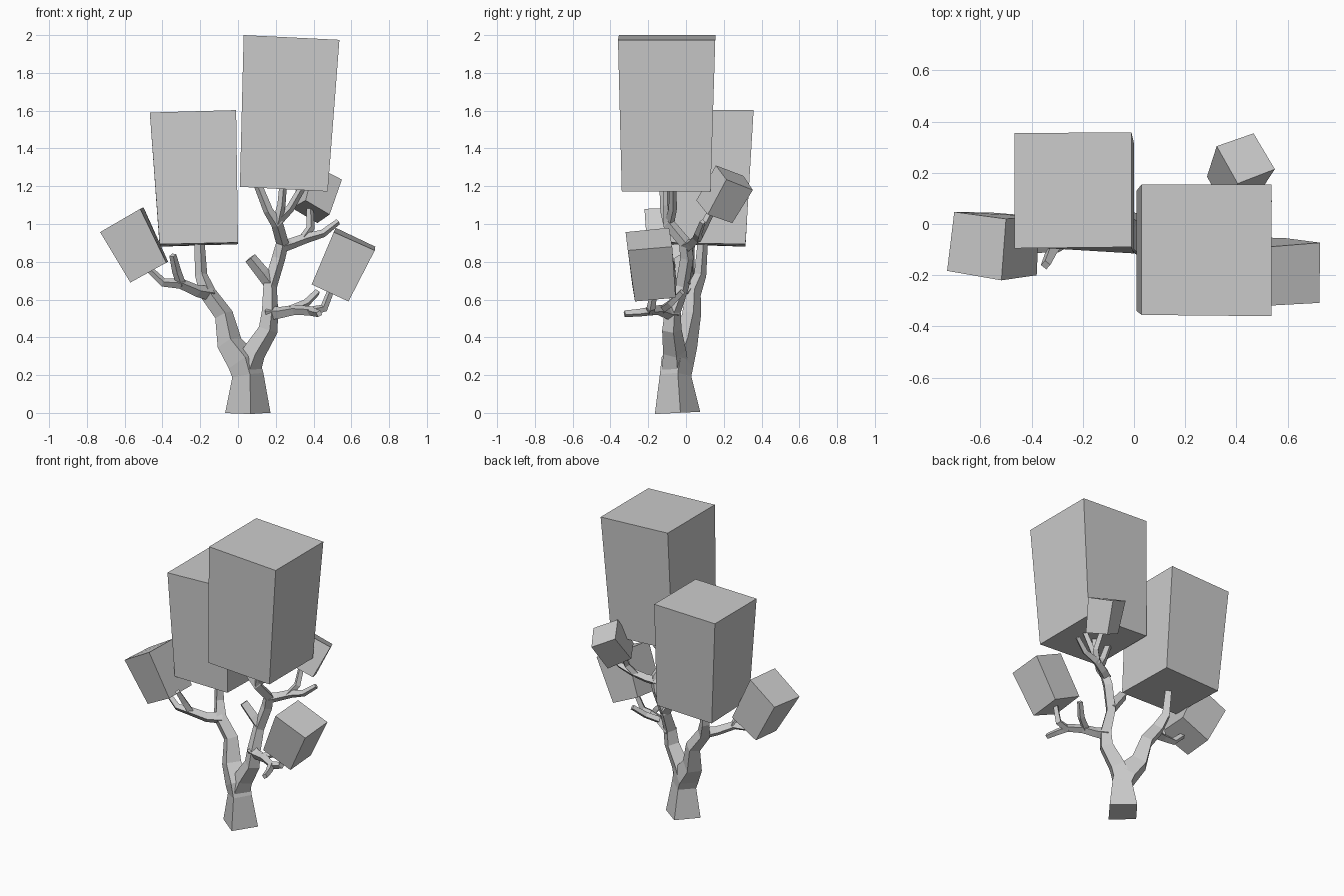
import bpy, bmesh
from mathutils import Vector


def finish(name, bm):
    bmesh.ops.recalc_face_normals(bm, faces=bm.faces[:])
    me = bpy.data.meshes.new(name)
    bm.to_mesh(me)
    bm.free()
    ob = bpy.data.objects.new(name, me)
    bpy.context.collection.objects.link(ob)
    return ob


def loft(bm, rings):
    """Bridge four-sided rings and cap both ends."""
    rv = [[bm.verts.new(p) for p in r] for r in rings]
    for a, b in zip(rv, rv[1:]):
        for i in range(4):
            j = (i + 1) % 4
            bm.faces.new((a[i], a[j], b[j], b[i]))
    bm.faces.new(rv[0][::-1])
    bm.faces.new(rv[-1])


def limb(name, pts):
    """Square-section limb along points (x, y, z, corner radius)."""
    bm = bmesh.new()
    c = [Vector(p[:3]) for p in pts]
    rings = []
    u = None
    for i, p in enumerate(c):
        t = Vector()
        if i > 0:
            t += (p - c[i - 1]).normalized()
        if i < len(c) - 1:
            t += (c[i + 1] - p).normalized()
        t.normalize()
        if u is None:
            u = Vector((1, 0.13, 0)) if abs(t.z) > 0.6 else Vector((0.2, 0.2, 1))
        u = (u - t * u.dot(t)).normalized()
        v = t.cross(u)
        r = pts[i][3]
        rings.append([p + u * r, p + v * r, p - u * r, p - v * r])
    loft(bm, rings)
    return finish(name, bm)


def block(name, bottom, top):
    """Foliage block from two corner loops."""
    bm = bmesh.new()
    loft(bm, [bottom, top])
    return finish(name, bm)


# Trunk running into the left main limb
limb("trunk_left", [
    (.052, -.045, 0, .121), (.052, -.055, .2, .084), (.03, -.045, .27, .088),
    (-.045, -.005, .37, .068), (-.075, .03, .52, .05), (-.16, .035, .635, .045),
    (-.195, .075, .73, .033), (-.205, .09, .92, .027)])
# Right main limb
limb("trunk_right", [
    (.045, -.055, .22, .075), (.085, -.06, .32, .062), (.16, -.075, .44, .052),
    (.17, -.07, .54, .044), (.17, -.02, .67, .037), (.215, .005, .82, .036),
    (.235, -.005, .90, .034), (.207, -.09, 1.0, .032), (.16, -.11, 1.07, .026),
    (.10, -.12, 1.22, .022)])

# Side branches
branches = {
    "left_branch": [(-.15, .035, .635, .04), (-.215, -.03, .645, .032),
                    (-.305, -.085, .685, .028), (-.395, -.09, .69, .023),
                    (-.48, -.085, .77, .018)],
    "left_stub": [(-.30, -.08, .68, .025), (-.325, -.115, .75, .024),
                  (-.345, -.16, .835, .019)],
    "inner_stub": [(.175, -.01, .68, .036), (.13, -.02, .74, .036),
                   (.065, -.03, .82, .032)],
    "crown_middle_branch": [(.207, -.09, 1.0, .028), (.23, -.1, 1.1, .022),
                            (.24, -.1, 1.22, .02)],
    "crown_right_branch": [(.215, -.085, 1.02, .026), (.275, -.07, 1.08, .022),
                           (.35, -.07, 1.21, .019)],
    "upper_right_branch": [(.225, 0, .88, .034), (.28, .03, .895, .029),
                           (.36, .06, .925, .027), (.45, .065, .95, .021),
                           (.53, .088, 1.012, .016)],
    "upper_right_twig": [(.34, .055, .915, .024), (.385, .09, .98, .022),
                         (.38, .15, 1.1, .019)],
    "lower_right_branch": [(.16, -.07, .53, .042), (.22, -.1, .53, .032),
                           (.30, -.14, .545, .028), (.39, -.19, .54, .025),
                           (.455, -.185, .555, .023), (.50, -.165, .67, .018)],
    "lower_right_front_twig": [(.38, -.18, .54, .024), (.41, -.25, .53, .021),
                               (.43, -.325, .525, .018)],
    "lower_right_back_twig": [(.28, -.13, .545, .024), (.36, -.08, .58, .022),
                              (.42, -.02, .64, .018)],
}
for n, p in branches.items():
    limb(n, p)

# Foliage blocks: bottom loop, then top loop
block("foliage_tall_right",
      [(.01, -.34, 1.197), (.475, -.34, 1.172), (.475, .13, 1.172), (.01, .13, 1.197)],
      [(.03, -.355, 2.0), (.537, -.36, 1.975), (.537, .155, 1.975), (.03, .155, 2.0)])
block("foliage_tall_left",
      [(-.415, -.09, .893), (0, -.115, .902), (0, .315, .893), (-.415, .315, .88)],
      [(-.467, -.095, 1.59), (-.01, -.09, 1.603), (-.01, .358, 1.603), (-.467, .355, 1.59)])
block("foliage_low_left",
      [(-.57, -.16, .69), (-.38, -.2, .795), (-.37, .03, .80), (-.56, .045, .70)],
      [(-.73, -.183, .957), (-.518, -.22, 1.08), (-.50, .02, 1.088), (-.702, .047, .965)])
block("foliage_low_right",
      [(.39, -.285, .68), (.585, -.27, .59), (.59, -.055, .61), (.40, -.05, .70)],
      [(.507, -.32, .957), (.724, -.308, .86), (.727, -.073, .88), (.517, -.09, .98)])
block("foliage_small_back",
      [(.358, .055, 1.125), (.485, .115, 1.05), (.42, .245, 1.005), (.285, .185, 1.085)],
      [(.405, .158, 1.31), (.55, .214, 1.235), (.467, .354, 1.18), (.323, .304, 1.255)])
